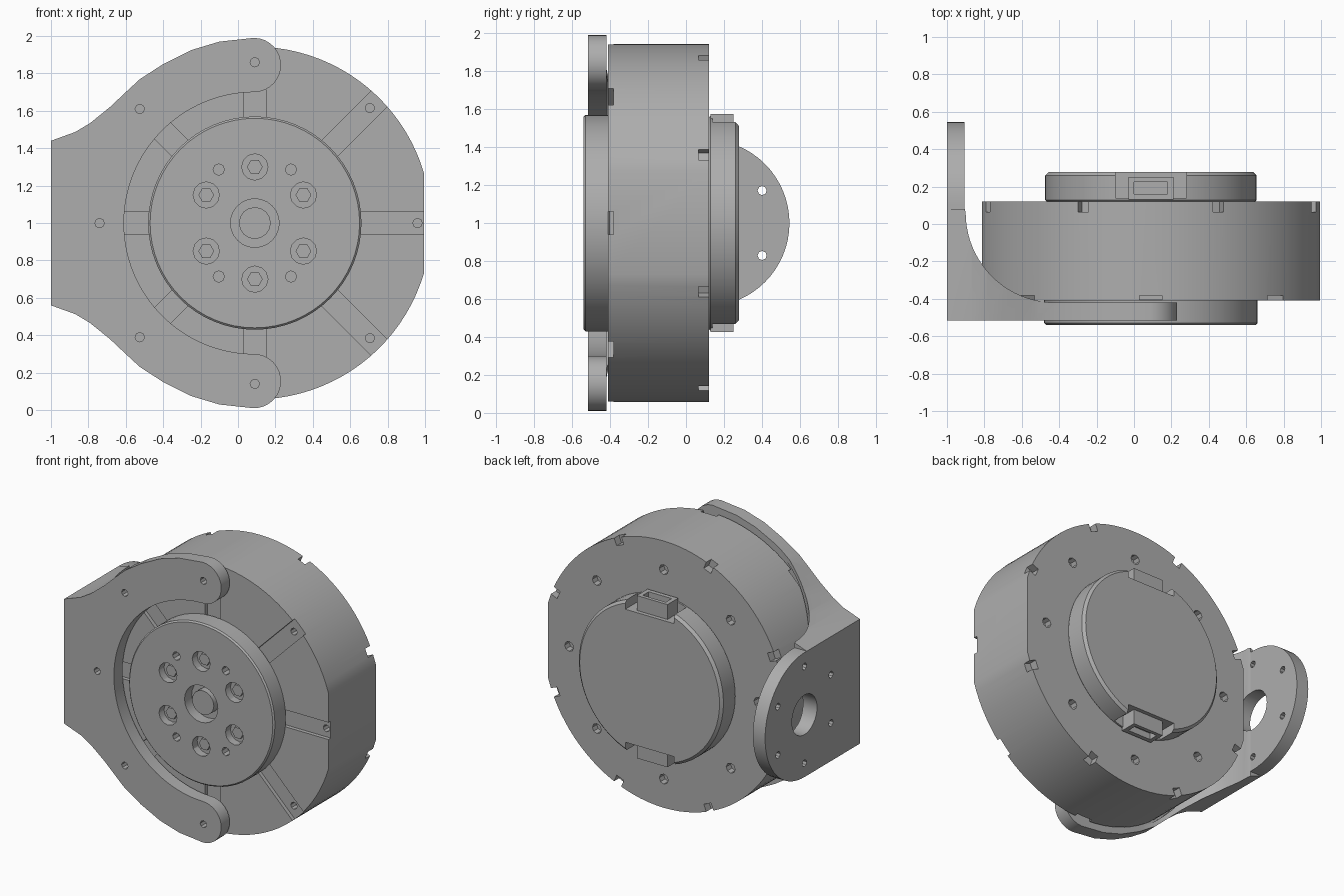
import bpy, bmesh
from math import sin, cos, radians, pi

CX, CZ = 0.09, 1.0          # axis of the drum in the x/z plane

if "Cube" in bpy.data.objects:
    bpy.data.objects.remove(bpy.data.objects["Cube"], do_unlink=True)

grey = bpy.data.materials.new("machined grey")
grey.use_nodes = True
grey.diffuse_color = (0.42, 0.42, 0.42, 1)
grey.node_tree.nodes["Principled BSDF"].inputs["Base Color"].default_value = (0.42, 0.42, 0.42, 1)


def arc(cu, cv, r, a0, a1, n):
    """Points along an arc, angles in degrees."""
    angles = [radians(a0 + (a1 - a0) * i / n) for i in range(n + 1)]
    return [(cu + r * cos(a), cv + r * sin(a)) for a in angles]


def disc(cu, cv, r, n=48):
    return arc(cu, cv, r, 0, 360, n)[:-1]


def polar(r, deg):
    return CX + r * cos(radians(deg)), CZ + r * sin(radians(deg))


def bar(r0, r1, half, deg):
    """Rectangle lying along a radius of the drum."""
    c, s = cos(radians(deg)), sin(radians(deg))
    corners = [(r0, -half), (r1, -half), (r1, half), (r0, half)]
    return [(CX + r * c - t * s, CZ + r * s + t * c) for r, t in corners]


def prisms(name, shapes, lo, hi, axis="y"):
    """One object holding every outline extruded from lo to hi along the axis."""
    place = {"x": lambda u, v, w: (w, u, v),
             "y": lambda u, v, w: (u, w, v),
             "z": lambda u, v, w: (u, v, w)}[axis]
    bm = bmesh.new()
    for pts in shapes:
        a = [bm.verts.new(place(u, v, lo)) for u, v in pts]
        b = [bm.verts.new(place(u, v, hi)) for u, v in pts]
        bm.faces.new(a)
        bm.faces.new(b[::-1])
        for i in range(len(a)):
            j = (i + 1) % len(a)
            bm.faces.new((a[i], b[i], b[j], a[j]))
    bmesh.ops.recalc_face_normals(bm, faces=bm.faces)
    mesh = bpy.data.meshes.new(name)
    bm.to_mesh(mesh)
    bm.free()
    mesh.materials.append(grey)
    obj = bpy.data.objects.new(name, mesh)
    bpy.context.collection.objects.link(obj)
    return obj


def activate(obj):
    bpy.ops.object.select_all(action="DESELECT")
    obj.select_set(True)
    bpy.context.view_layer.objects.active = obj


def carve(obj, cutter, op="DIFFERENCE"):
    activate(obj)
    mod = obj.modifiers.new("carve", "BOOLEAN")
    mod.operation, mod.object, mod.solver = op, cutter, "EXACT"
    bpy.ops.object.modifier_apply(modifier=mod.name)
    bpy.data.objects.remove(cutter, do_unlink=True)


def chamfer(obj, width):
    activate(obj)
    mod = obj.modifiers.new("chamfer", "BEVEL")
    mod.width, mod.segments, mod.limit_method = width, 1, "ANGLE"
    mod.angle_limit = radians(50)
    bpy.ops.object.modifier_apply(modifier=mod.name)


eighths = range(0, 360, 45)
sixths = range(30, 390, 60)

# Drum: round housing with a flat on each side
flat = 16.7
drum = prisms("drum_housing", [arc(CX, CZ, 0.943, flat, 180 - flat, 40)
                               + arc(CX, CZ, 0.943, 180 + flat, 360 - flat, 40)], -0.41, 0.12)
carve(drum, prisms("grooves", [bar(0.5, 1.1, 0.06, a) for a in eighths], -0.5, -0.383))
carve(drum, prisms("groove_screws", [disc(*polar(0.87, a), 0.025, 8) for a in eighths], -0.45, -0.33))
carve(drum, prisms("rim_notches", [bar(0.89, 1.1, 0.03, a + 22.5) for a in eighths], 0.065, 0.2))
carve(drum, prisms("back_screws", [disc(*polar(0.74, a), 0.035, 8) for a in eighths], 0.07, 0.2))

# Output disc on the front, with bolt pockets and a hub recess
output = prisms("output_disc", [disc(CX, CZ, 0.57, 64)], -0.54, -0.40)
chamfer(output, 0.01)
carve(output, prisms("bolt_pockets", [disc(*polar(0.3, a), 0.07, 12) for a in sixths], -0.6, -0.485))
carve(output, prisms("dowel_holes", [disc(*polar(0.345, a), 0.03, 8) for a in (56, 124, 236, 304)], -0.6, -0.48))
carve(output, prisms("hub_recess", [disc(CX, CZ, 0.13, 24)], -0.6, -0.46))
prisms("output_bolts", [disc(*polar(0.3, a), 0.042, 6) for a in sixths], -0.505, -0.47)
prisms("hub_pin", [disc(CX, CZ, 0.085, 16)], -0.52, -0.45)

# Rear cap with a connector bay at top and bottom
cap = prisms("rear_cap", [disc(CX, CZ, 0.565, 64)], 0.11, 0.278)
chamfer(cap, 0.018)
carve(cap, prisms("connector_bays", [bar(0.47, 0.8, 0.19, a) for a in (90, 270)], 0.14, 0.4))
for name, a in (("top_connector", 90), ("bottom_connector", 270)):
    socket = prisms(name, [bar(0.46, 0.575, 0.12, a)], 0.13, 0.25)
    carve(socket, prisms("slot", [bar(0.53, 0.7, 0.09, a)], 0.16, 0.225))

# Bracket: forked front plate blended into the side by a large fillet
upper = [(-1, 1.44), (-0.87, 1.487), (-0.79, 1.535), (-0.685, 1.62), (-0.6, 1.70),
         (-0.524, 1.77), (-0.4, 1.85), (-0.25, 1.925), (-0.1, 1.97)]
upper += arc(0.085, 1.845, 0.145, 90, -80, 14) + arc(CX, CZ, 0.7, 91, 180, 32)
outline = upper + [(x, 2 - z) for x, z in upper[-2::-1]]
bracket = prisms("fork_bracket", [outline], -0.515, 0.3)
section = ([(-1.1, -0.6), (0.4, -0.6), (0.4, -0.42)]
           + arc(-0.42, 0.06, 0.48, 270, 180, 20)
           + [(-0.905, 0.08), (-1.1, 0.08)])
carve(bracket, prisms("fillet_section", [section], -0.2, 2.2, "z"), "INTERSECT")
carve(bracket, prisms("drum_clearance", [disc(CX, CZ, 0.955, 96)], -0.419, 0.5))
plate_holes = [(0.09, 1.86), (-0.525, 1.61), (-0.74, 1.0), (-0.525, 0.39), (0.09, 0.14)]
carve(bracket, prisms("plate_holes", [disc(x, z, 0.025, 8) for x, z in plate_holes], -0.6, -0.43))

# Side flange with a rounded end, a bore and six screw holes
flange = prisms("side_flange", [[(-0.515, 0.56)] + arc(0.105, CZ, 0.44, -90, 90, 32) + [(-0.515, 1.44)]],
                -1.0, -0.905, "x")
holes = [disc(0.105, CZ, 0.14, 32)]
holes += [disc(0.105 + 0.342 * cos(radians(a)), CZ + 0.342 * sin(radians(a)), 0.024, 8) for a in sixths]
carve(bracket, prisms("bracket_bore", holes, -1.2, -0.86, "x"))
carve(flange, prisms("flange_bore", holes, -1.2, -0.8, "x"))

# Smooth the round walls and keep the edges crisp
for obj in bpy.context.scene.objects:
    if obj.type == "MESH":
        activate(obj)
        bpy.ops.object.shade_smooth_by_angle(angle=radians(30))
